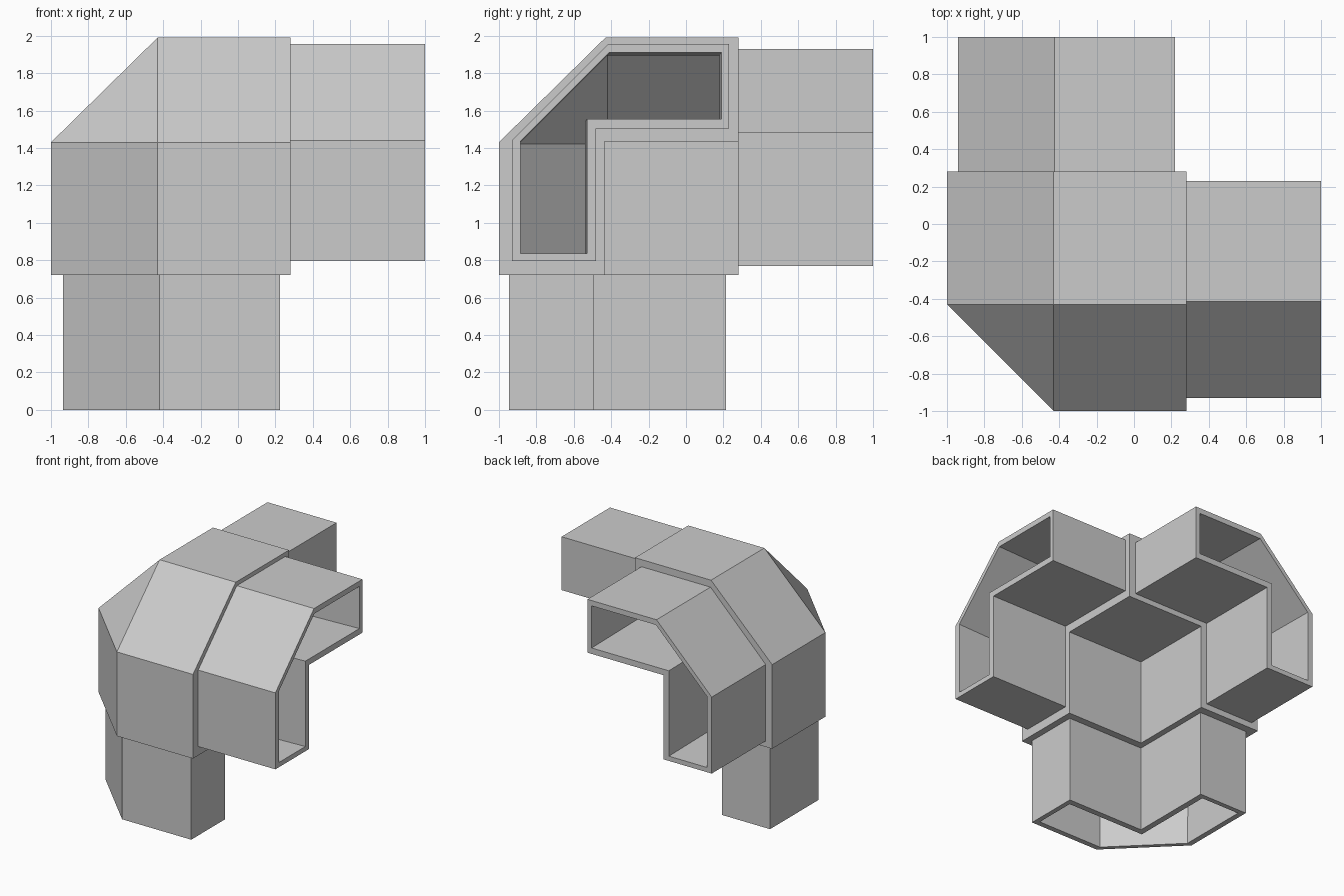
import bpy
import bmesh

if "Cube" in bpy.data.objects:
    bpy.data.objects.remove(bpy.data.objects["Cube"])

grey = bpy.data.materials.new("light grey plastic")
grey.use_nodes = True
grey.diffuse_color = (0.6, 0.6, 0.6, 1)
grey.node_tree.nodes["Principled BSDF"].inputs["Base Color"].default_value = (0.6, 0.6, 0.6, 1)

# Section sizes: outer wall, bevel start, inside corner, free edge
HUB = (-1.0, -0.43, -0.435, 0.28)
SLEEVE = (-0.94, -0.425, -0.49, 0.22)
BORE = (-0.895, -0.42, -0.54, 0.18)
HUB_END, ARM_END = 0.28, 1.0


def point(axis, a, b, c):
    """Turn (along, across, across) into a position; the third axis runs down."""
    v = [0, 0, 0]
    for k, value in enumerate((a, b, c)):
        v[(axis + k) % 3] = value
    return (v[0], v[1], min(1 - v[2], 1.99))


def section(axis, a, size, shift=(0, 0)):
    """Bevelled L-shaped outline across an axis."""
    o, ch, n, e = size
    outline = [(o, e), (o, ch), (ch, o), (e, o), (e, n), (n, n), (n, e)]
    return [point(axis, a, b + shift[0], c + shift[1]) for b, c in outline]


def add_face(bm, points):
    bm.faces.new([bm.verts.new(p) for p in points])


def bridge(bm, first, second):
    for i in range(len(first)):
        j = (i + 1) % len(first)
        add_face(bm, (first[i], first[j], second[j], second[i]))


def corner_shell(bm, size):
    """Bevelled corner surface, left open towards its three arms."""
    o, ch, n, e = size
    add_face(bm, [point(k, o, ch, ch) for k in range(3)])
    for k in range(3):
        add_face(bm, [point(k, o, b, c) for b, c in ((ch, ch), (e, ch), (e, e), (ch, e))])
        add_face(bm, [point(k, n, b, c) for b, c in ((n, n), (e, n), (e, e), (n, e))])
        add_face(bm, [point(k, ch, o, ch), point(k, e, o, ch),
                      point(k, e, ch, o), point(k, ch, ch, o)])


def finish(bm, name):
    bmesh.ops.remove_doubles(bm, verts=bm.verts, dist=0.0005)
    bmesh.ops.recalc_face_normals(bm, faces=bm.faces)
    mesh = bpy.data.meshes.new(name)
    bm.to_mesh(mesh)
    bm.free()
    mesh.materials.append(grey)
    bpy.context.collection.objects.link(bpy.data.objects.new(name, mesh))


# Hollow corner hub
bm = bmesh.new()
corner_shell(bm, HUB)
corner_shell(bm, BORE)
for k in range(3):
    mouth = section(k, HUB_END, BORE)
    bridge(bm, section(k, HUB_END, HUB), mouth)
    bridge(bm, mouth, section(k, BORE[3], BORE))
finish(bm, "corner_hub")

# Three open sleeves, each slightly off centre on the hub
arms = (("left_arm", (0.01, -0.015)), ("back_arm", (0.01, 0.0)), ("lower_arm", (0.005, -0.005)))
for k, (name, shift) in enumerate(arms):
    bm = bmesh.new()
    loops = [section(k, HUB_END - 0.03, SLEEVE, shift),
             section(k, ARM_END, SLEEVE, shift),
             section(k, ARM_END, BORE, shift),
             section(k, HUB_END, BORE)]
    for i in range(4):
        bridge(bm, loops[i], loops[(i + 1) % 4])
    finish(bm, name)
